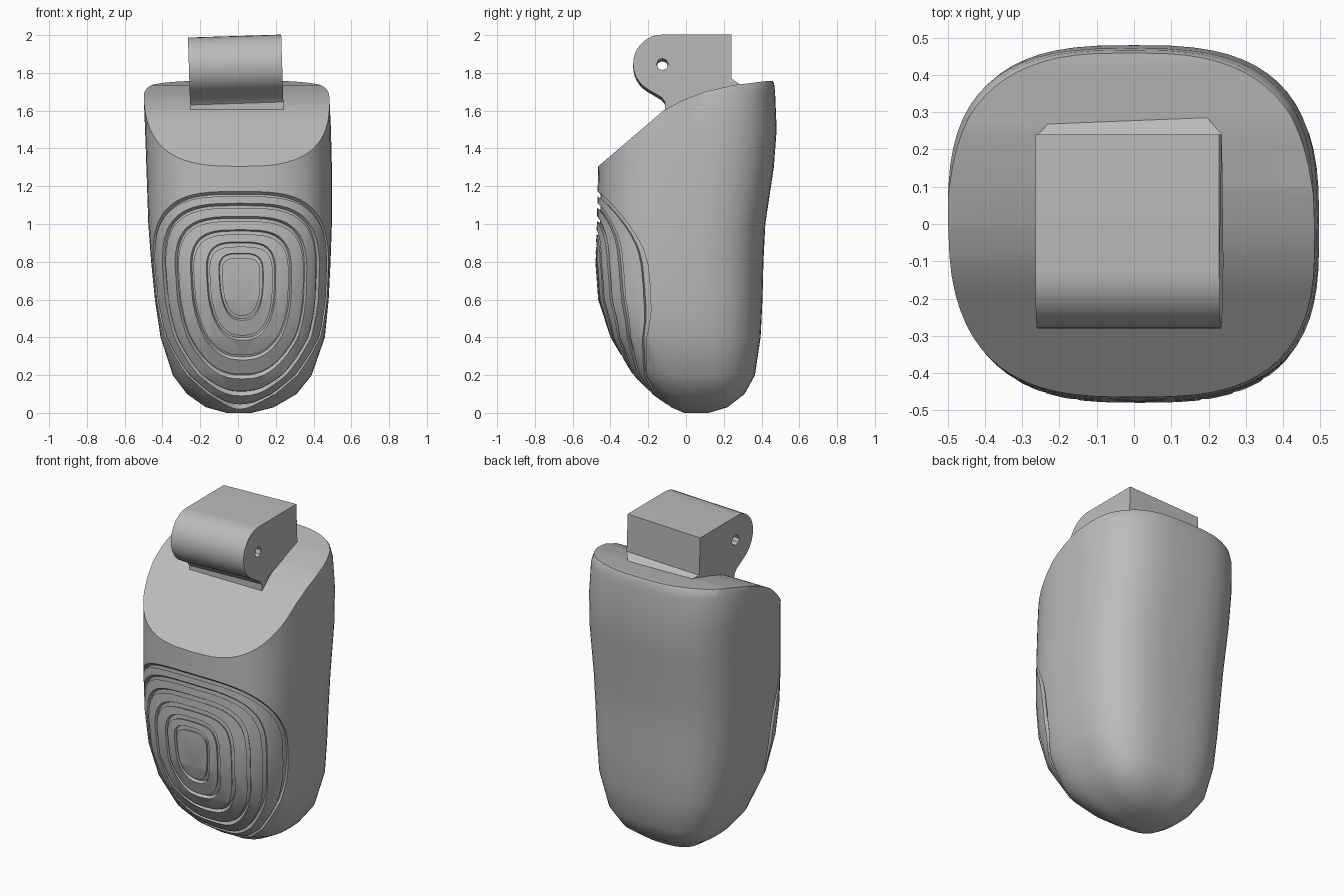
import bpy, bmesh
from math import sin, cos, asin, pi, radians
from mathutils import Vector, Matrix

cube = bpy.data.objects.get("Cube")
if cube:
    bpy.data.objects.remove(cube, do_unlink=True)

grey = bpy.data.materials.new("plain_grey")
grey.use_nodes = True
GREY = (0.5, 0.5, 0.5, 1)
grey.diffuse_color = GREY
grey.node_tree.nodes["Principled BSDF"].inputs["Base Color"].default_value = GREY


def finish(bm, name):
    bmesh.ops.recalc_face_normals(bm, faces=bm.faces)
    me = bpy.data.meshes.new(name)
    bm.to_mesh(me)
    bm.free()
    me.materials.append(grey)
    ob = bpy.data.objects.new(name, me)
    bpy.context.collection.objects.link(ob)
    return ob


def loft(loops, name, closed=False):
    """Skin a list of equal-length point loops, capped or closed to a ring."""
    bm = bmesh.new()
    rows = [[bm.verts.new(p) for p in loop] for loop in loops]
    n = len(rows[0])
    pairs = list(zip(rows, rows[1:]))
    if closed:
        pairs.append((rows[-1], rows[0]))
    for a, b in pairs:
        for i in range(n):
            j = (i + 1) % n
            bm.faces.new((a[i], a[j], b[j], b[i]))
    if not closed:
        bm.faces.new(rows[0])
        bm.faces.new(rows[-1])
    return finish(bm, name)


def extrude_x(profile, x0, x1, name):
    return loft([[(x, y, z) for y, z in profile] for x in (x0, x1)], name)


def activate(ob):
    bpy.ops.object.select_all(action='DESELECT')
    ob.select_set(True)
    bpy.context.view_layer.objects.active = ob


def boolean(ob, cutter, op='DIFFERENCE'):
    mod = ob.modifiers.new("cut", 'BOOLEAN')
    mod.operation, mod.object, mod.solver = op, cutter, 'EXACT'
    activate(ob)
    bpy.ops.object.modifier_apply(modifier=mod.name)
    bpy.data.objects.remove(cutter, do_unlink=True)


# Fingertip body: z, left edge, right edge, front, back
STATIONS = [
    (0.00, -0.06, 0.07, -0.01, 0.12), (0.03, -0.17, 0.19, -0.08, 0.22),
    (0.10, -0.27, 0.31, -0.18, 0.31), (0.20, -0.345, 0.39, -0.28, 0.365),
    (0.40, -0.41, 0.46, -0.40, 0.395), (0.60, -0.44, 0.48, -0.465, 0.405),
    (0.80, -0.46, 0.49, -0.48, 0.41), (1.00, -0.475, 0.497, -0.472, 0.42),
    (1.30, -0.485, 0.497, -0.465, 0.465), (1.50, -0.492, 0.492, -0.46, 0.48),
    (1.69, -0.50, 0.483, -0.46, 0.472), (1.74, -0.485, 0.465, -0.45, 0.467),
    (1.80, -0.42, 0.40, -0.40, 0.44)]
P = 0.69


def power(v):
    return abs(v) ** P * (1 if v >= 0 else -1)


def surface(t, z):
    """Point on the body at angle t from the front and height z."""
    for a, b in zip(STATIONS, STATIONS[1:]):
        if z <= b[0]:
            break
    k = (z - a[0]) / (b[0] - a[0])
    l, r, f, bk = [u + (v - u) * k for u, v in zip(a[1:], b[1:])]
    return Vector(((l + r) / 2 + (r - l) / 2 * power(sin(t)),
                   (f + bk) / 2 - (bk - f) / 2 * power(cos(t)), z))


SEG = 64
body = loft([[surface(2 * pi * i / SEG, s[0]) for i in range(SEG)]
             for s in STATIONS], "fingertip_body")

# Sloping top
top = [(-0.8, -0.2), (-0.8, 1.045), (-0.465, 1.305), (-0.12, 1.6), (-0.02, 1.655),
       (0.1, 1.70), (0.25, 1.735), (0.43, 1.757), (0.8, 1.765), (0.8, -0.2)]
boolean(body, extrude_x(top, -1, 1, "top_cutter"), 'INTERSECT')

# Concentric grip grooves wrapped around the front pad
PIVOT = Vector((0.015, 0, 0.75))


def outline(width, hi, lo, scale):
    """Rounded loop on the pad, scaled to sit inside or outside the surface."""
    pts = []
    mid = (hi + lo) / 2 + 0.06
    for i in range(60):
        a = 2 * pi * i / 60
        n = 2 / 3.4 if sin(a) > 0 else 2 / 2.6
        c, s = abs(cos(a)) ** n, abs(sin(a)) ** n
        z = mid + s * (hi - mid if sin(a) > 0 else lo - mid)
        t = asin((width * c) ** (1 / P)) * (1 if cos(a) > 0 else -1)
        pts.append(PIVOT + (surface(t, z) - PIVOT) * scale)
    return pts


# half width, top, bottom, groove width
GROOVES = [(0.982, 1.172, 0.02, 0.016), (0.88, 1.11, 0.09, 0.035),
           (0.74, 1.04, 0.18, 0.035), (0.57, 0.97, 0.28, 0.035),
           (0.39, 0.905, 0.385, 0.035), (0.25, 0.845, 0.49, 0.035)]
for w, hi, lo, gap in GROOVES:
    outer, inner = (w, hi, lo), (w - gap, hi - 0.025, lo + 0.025)
    loops = [outline(*outer, 0.965), outline(*outer, 1.06),
             outline(*inner, 1.06), outline(*inner, 0.965)]
    boolean(body, loft(loops, "groove_cutter", closed=True))

# Hinge block: rounded barrel, flat top and flared foot
barrel = [(-0.125 + 0.155 * cos(radians(a)), 1.847 + 0.155 * sin(radians(a)))
          for a in range(90, 241, 10)]
profile = barrel + [(-0.13, 1.67), (-0.11, 1.645), (-0.11, 1.5), (0.3, 1.5),
                    (0.3, 1.73), (0.24, 1.77), (0.24, 2.002)]
hinge = extrude_x(profile, -0.247, 0.247, "hinge_block")
for v in hinge.data.vertices:
    if v.co.y > 0.28:
        v.co.x *= 0.78
pin = [(-0.125 + 0.031 * cos(2 * pi * i / 8), 1.845 + 0.031 * sin(2 * pi * i / 8))
       for i in range(8)]
boolean(hinge, extrude_x(pin, -1, 1, "pin_hole_cutter"))
centre = Vector((-0.012, 0, 1.8))
hinge.data.transform(Matrix.Translation(centre) @ Matrix.Rotation(radians(-1.8), 4, 'Y')
                     @ Matrix.Translation((0, 0, -1.807)))

for ob in (body, hinge):
    activate(ob)
    bpy.ops.object.shade_smooth_by_angle(angle=radians(30))
